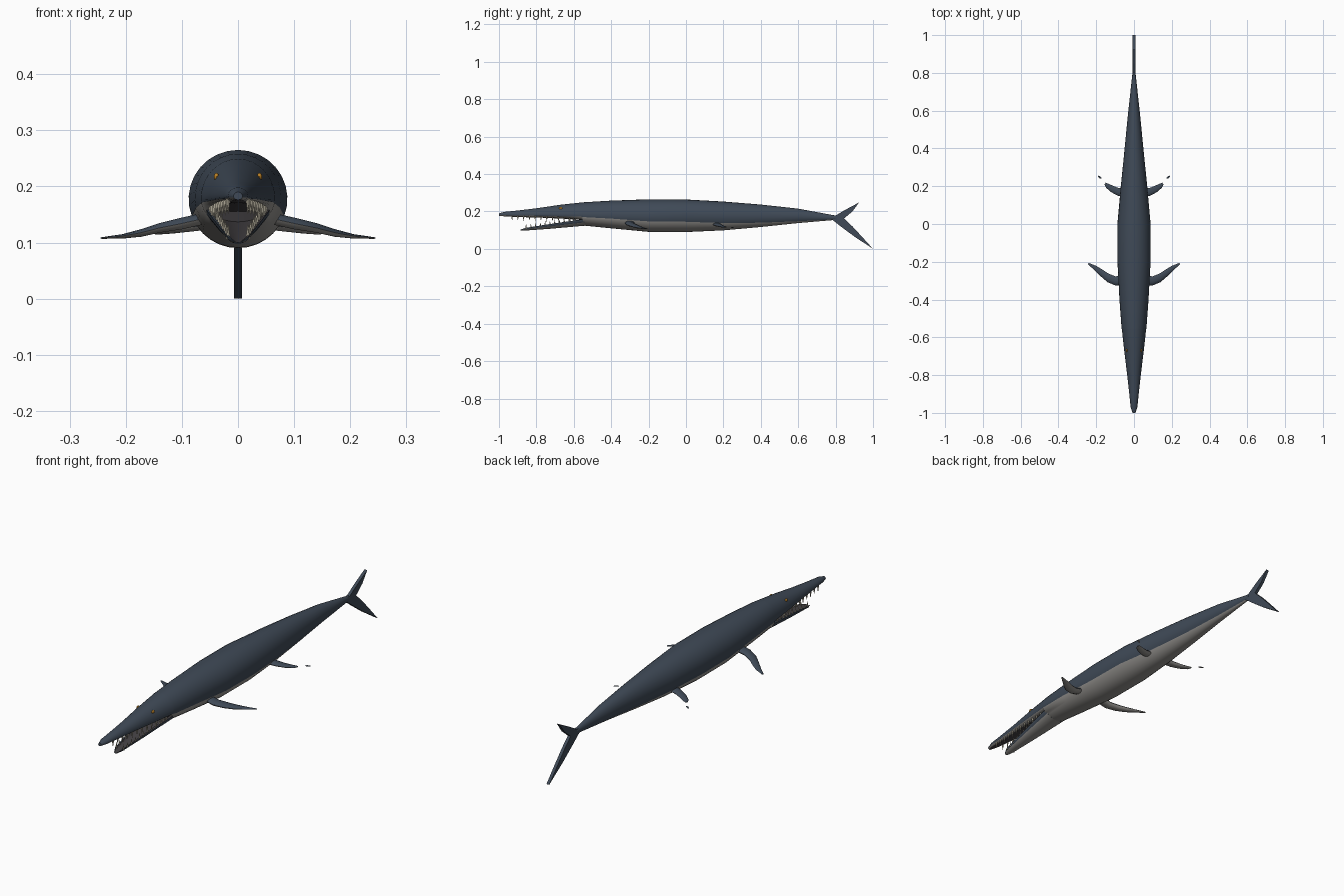
import bpy, bmesh, math
from mathutils import Matrix, Vector

if "Cube" in bpy.data.objects:
    bpy.data.objects.remove(bpy.data.objects["Cube"], do_unlink=True)


def make_material(name, color):
    mat = bpy.data.materials.new(name)
    mat.use_nodes = True
    rgba = (*color, 1)
    mat.diffuse_color = rgba
    mat.node_tree.nodes["Principled BSDF"].inputs["Base Color"].default_value = rgba
    return mat


slate = make_material("slate blue skin", (.05, .068, .095))
belly = make_material("pale grey belly", (.29, .28, .265))
mouth = make_material("dark mouth", (.06, .055, .06))
ivory = make_material("ivory teeth", (.5, .46, .36))
amber = make_material("amber eye", (.5, .22, .02))
SKIN = [slate, belly, mouth]


def finish(bm, name, materials, smooth=True):
    bmesh.ops.recalc_face_normals(bm, faces=bm.faces)
    mesh = bpy.data.meshes.new(name)
    bm.to_mesh(mesh)
    bm.free()
    for mat in materials:
        mesh.materials.append(mat)
    obj = bpy.data.objects.new(name, mesh)
    bpy.context.collection.objects.link(obj)
    if smooth:
        bpy.ops.object.select_all(action='DESELECT')
        obj.select_set(True)
        bpy.context.view_layer.objects.active = obj
        bpy.ops.object.shade_smooth_by_angle(angle=math.radians(50))
    return obj


def loft(name, rings, rule, materials=SKIN):
    """Skin closed rings; rule(ring, segment) picks the material."""
    bm = bmesh.new()
    loops = [[bm.verts.new(p) for p in ring] for ring in rings]
    n = len(rings[0])
    for i in range(len(loops) - 1):
        for j in range(n):
            k = (j + 1) % n
            face = bm.faces.new((loops[i][j], loops[i][k], loops[i + 1][k], loops[i + 1][j]))
            face.material_index = rule(i, j)
    for loop in (loops[0], loops[-1]):
        bm.faces.new(loop)
    return finish(bm, name, materials)


def sample(sections, y):
    """Linear blend of the section list at y."""
    for a, b in zip(sections, sections[1:]):
        if a[0] <= y <= b[0]:
            t = (y - a[0]) / (b[0] - a[0])
            return [p + (q - p) * t for p, q in zip(a, b)]
    return sections[-1]


# Body and upper jaw: y, top, middle, bottom, half width, colour line
BODY = [
    (-1, .19, .182, .176, .008, .18),
    (-.97, .198, .183, .174, .018, .18),
    (-.9, .205, .182, .17, .025, .178),
    (-.8, .217, .18, .168, .036, .177),
    (-.67, .236, .178, .162, .052, .174),
    (-.56, .248, .178, .155, .064, .172),
    (-.55, .249, .178, .125, .066, .17),
    (-.4, .258, .178, .11, .077, .162),
    (-.2, .265, .178, .091, .088, .147),
    (0, .264, .178, .09, .088, .145),
    (.2, .253, .175, .099, .07, .138),
    (.4, .237, .175, .117, .05, .14),
    (.6, .215, .175, .138, .03, .148),
    (.8, .178, .167, .155, .008, .158),
]
UPPER, LOWER = 18, 12


def body_ring(section):
    y, top, mid, bottom, width, line = section
    low = math.asin((line - mid) / (mid - bottom))
    back = [low + (math.pi - 2 * low) * i / UPPER for i in range(UPPER)]
    front = [math.pi - low + (math.pi + 2 * low) * i / LOWER for i in range(LOWER)]
    ring = []
    for a in back + front:
        height = top - mid if math.sin(a) > 0 else mid - bottom
        ring.append((width * math.cos(a), y, mid + height * math.sin(a)))
    return ring


def body_rule(i, j):
    if j < UPPER:
        return 0
    palate = BODY[i][0] < -.555 and UPPER + 3 <= j < UPPER + LOWER - 3
    return 2 if palate else 1


loft("body", [body_ring(s) for s in BODY], body_rule)

# Lower jaw, an open trough: y, rim, bottom, half width
JAW = [
    (-.885, .103, .098, .008),
    (-.86, .112, .098, .02),
    (-.72, .134, .108, .038),
    (-.54, .16, .124, .058),
]
ARC = 12


def jaw_ring(section):
    y, rim, bottom, width = section
    angles = [math.pi * i / ARC for i in range(ARC + 1)]
    outer = [(width * math.cos(a), y, rim - (rim - bottom) * math.sin(a)) for a in angles]
    inner = [(.8 * width * math.cos(a), y, rim - .6 * (rim - bottom) * math.sin(a))
             for a in reversed(angles)]
    return outer + inner


def jaw_rule(i, j):
    if j > ARC:
        return 2
    return 0 if j < 2 or j >= ARC - 2 else 1


loft("lower_jaw", [jaw_ring(s) for s in JAW], jaw_rule)


# Teeth rows
def teeth(name, count, start, end, place, direction):
    bm = bmesh.new()
    for i in range(count):
        y = start + (end - start) * i / (count - 1)
        x, z = place(y)
        length = .022 if i % 2 else .028
        for side in (-1, 1):
            spot = Matrix.Translation((side * x, y, z + direction * length * .4))
            if direction < 0:
                spot = spot @ Matrix.Rotation(math.pi, 4, 'X')
            bmesh.ops.create_cone(bm, cap_ends=True, segments=6, radius1=.0045,
                                  radius2=.0005, depth=length, matrix=spot)
    finish(bm, name, [ivory])


def upper_gum(y):
    s = sample(BODY, y)
    return s[4] * .8, s[3] + .004


def lower_gum(y):
    s = sample(JAW, y)
    return s[3] * .85, s[1] - .004


teeth("upper_teeth", 12, -.93, -.59, upper_gum, -1)
teeth("lower_teeth", 11, -.855, -.6, lower_gum, 1)

# Eyes, set on the skin of the head
EYE_Y, EYE_Z = -.67, .217
head = sample(BODY, EYE_Y)
eye_x = head[4] * math.sqrt(1 - ((EYE_Z - head[2]) / (head[1] - head[2])) ** 2)
for side, label in ((1, "left"), (-1, "right")):
    bm = bmesh.new()
    shape = Matrix.Translation((side * eye_x, EYE_Y, EYE_Z)) @ Matrix.Diagonal((.5, 1, .8, 1))
    bmesh.ops.create_uvsphere(bm, u_segments=12, v_segments=8, radius=.009, matrix=shape)
    finish(bm, label + "_eye", [amber])

# Flippers: leading x, y, trailing x, y, height, thickness
FRONT = [
    (.06, -.325, .06, -.275, .143, .022),
    (.1, -.325, .1, -.277, .134, .022),
    (.14, -.308, .14, -.26, .126, .018),
    (.175, -.278, .17, -.24, .117, .014),
    (.21, -.244, .2, -.222, .111, .008),
    (.245, -.212, .24, -.206, .108, .003),
]
REAR = [
    (.05, .14, .045, .185, .132, .018),
    (.085, .15, .085, .192, .127, .016),
    (.12, .168, .11, .202, .122, .012),
    (.148, .192, .138, .214, .118, .008),
    (.156, .21, .15, .219, .117, .003),
]
REAR_TIP = [
    (.172, .24, .17, .244, .115, .002),
    (.182, .242, .176, .25, .115, .005),
    (.192, .252, .188, .257, .114, .002),
]
SIDES = 10


def flipper(name, stations, side):
    rings = []
    for lx, ly, tx, ty, z, thick in stations:
        lead, trail = Vector((side * lx, ly, z)), Vector((side * tx, ty, z))
        center, reach = (lead + trail) / 2, (lead - trail) / 2
        ring = []
        for i in range(SIDES):
            a = math.tau * i / SIDES
            ring.append(center + reach * math.cos(a) + Vector((0, 0, thick / 2 * math.sin(a))))
        rings.append(ring)
    loft(name, rings, lambda i, j: 0 if j < SIDES // 2 else 1)


for side, label in ((1, "left"), (-1, "right")):
    flipper(label + "_front_flipper", FRONT, side)
    flipper(label + "_rear_flipper", REAR, side)
    flipper(label + "_rear_flipper_tip", REAR_TIP, side)

# Forked upright tail fin
OUTLINE = [(.76, .175), (.8, .178), (.85, .208), (.925, .248), (.89, .2), (.845, .163),
           (.89, .12), (.94, .066), (1, 0), (.9, .066), (.83, .118), (.78, .157)]
bm = bmesh.new()
plate = bm.faces.new([bm.verts.new((-.007, y, z)) for y, z in OUTLINE])
grown = bmesh.ops.extrude_face_region(bm, geom=[plate])["geom"]
bmesh.ops.translate(bm, vec=(.014, 0, 0),
                    verts=[v for v in grown if isinstance(v, bmesh.types.BMVert)])
finish(bm, "tail_fin", [slate], smooth=False)
